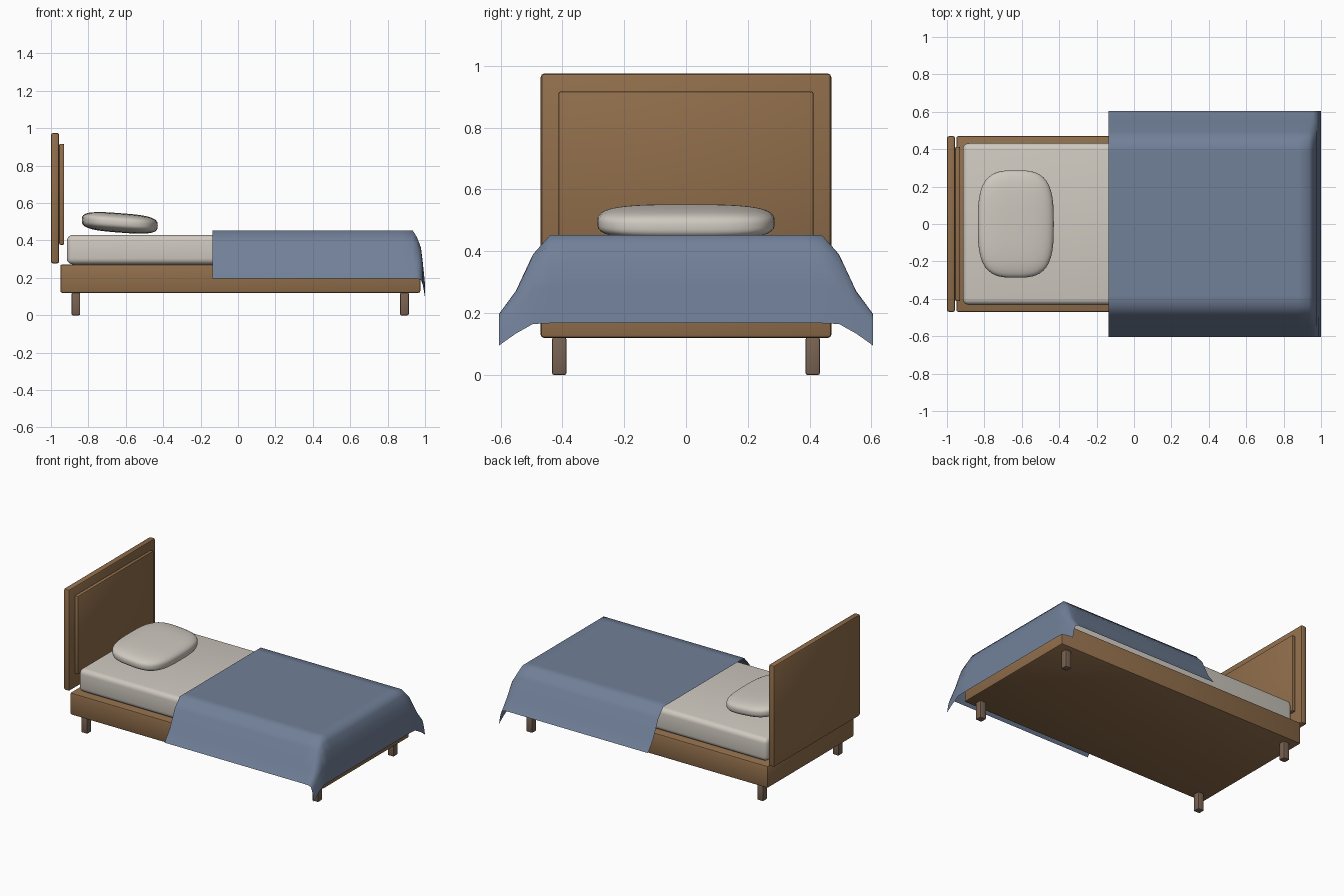
import bpy, bmesh, math
from mathutils import Vector

old = bpy.data.objects.get("Cube")
if old:
    bpy.data.objects.remove(old, do_unlink=True)


def material(name, rgb):
    m = bpy.data.materials.new(name)
    m.use_nodes = True
    m.diffuse_color = (*rgb, 1)
    m.node_tree.nodes["Principled BSDF"].inputs["Base Color"].default_value = (*rgb, 1)
    return m


wood = material("oak wood", (0.28, 0.155, 0.07))
leg_wood = material("dark wood", (0.19, 0.125, 0.085))
linen = material("off white linen", (0.62, 0.58, 0.52))
blue = material("slate blue cloth", (0.165, 0.215, 0.315))


def add_object(name, bm, mat, angle):
    bmesh.ops.recalc_face_normals(bm, faces=bm.faces)
    mesh = bpy.data.meshes.new(name)
    bm.to_mesh(mesh)
    bm.free()
    mesh.materials.append(mat)
    ob = bpy.data.objects.new(name, mesh)
    bpy.context.collection.objects.link(ob)
    bpy.ops.object.select_all(action="DESELECT")
    ob.select_set(True)
    bpy.context.view_layer.objects.active = ob
    bpy.ops.object.shade_smooth_by_angle(angle=math.radians(angle))
    return ob


def box(name, low, high, mat, bevel, segments=2, angle=30):
    """Rounded box between two opposite corners."""
    low, high = Vector(low), Vector(high)
    bm = bmesh.new()
    bmesh.ops.create_cube(bm, size=1)
    for v in bm.verts:
        v.co = (low + high) / 2 + v.co * (high - low)
    bmesh.ops.bevel(bm, geom=bm.edges[:], offset=bevel, segments=segments,
                    profile=0.5, affect="EDGES")
    return add_object(name, bm, mat, angle)


# Wooden frame, headboard and raised panel
box("bed_frame", (-0.95, -0.47, 0.12), (0.975, 0.47, 0.272), wood, 0.01)
box("headboard", (-1, -0.47, 0.277), (-0.956, 0.47, 0.975), wood, 0.012)
box("headboard_panel", (-0.956, -0.413, 0.377), (-0.929, 0.413, 0.917), wood, 0.008)

# Legs
for end, x in (("head", -0.867), ("foot", 0.89)):
    for side, y in (("right", -0.41), ("left", 0.41)):
        box(f"{end}_{side}_leg", (x - 0.023, y - 0.023, 0),
            (x + 0.023, y + 0.023, 0.121), leg_wood, 0.006)

# Mattress
box("mattress", (-0.915, -0.432, 0.272), (0.925, 0.432, 0.43), linen, 0.032, 4, 60)

# Pillow: a cube puffed into a rounded cushion and leaned on its head end
bm = bmesh.new()
bmesh.ops.create_cube(bm, size=2)
bmesh.ops.subdivide_edges(bm, edges=bm.edges[:], cuts=11, use_grid_fill=True)
for v in bm.verts:
    power = 3.2
    reach = sum(abs(c) ** power for c in v.co) ** (1 / power)
    p = v.co / reach
    x, y, z = p.x * 0.203, p.y * 0.287, p.z * 0.052
    v.co = (x - 0.632, y, z + 0.494 - 0.075 * x)
add_object("pillow", bm, linen, 80)


# Blanket: one draped sheet, with side and foot drops blended at the corners
def drop(t, profile):
    for (a, da), (b, db) in zip(profile, profile[1:]):
        if t <= b:
            return da + (db - da) * max(0, t - a) / (b - a)
    return profile[-1][1]


side_profile = [(0.44, 0), (0.495, 0.062), (0.55, 0.18), (0.605, 0.255)]
foot_profile = [(0.935, 0), (0.957, 0.035), (0.978, 0.09), (0.988, 0.17), (1, 0.285)]
xs = [-0.135 + 1.07 * i / 18 for i in range(18)] + [x for x, _ in foot_profile]
ys = [0.605 * i / 11 for i in range(-11, 12)]
bm = bmesh.new()
grid = []
for x in xs:
    row = []
    for y in ys:
        a, b = drop(abs(y), side_profile), drop(x, foot_profile)
        fall = (a ** 2.5 + b ** 2.5) ** 0.4
        row.append(bm.verts.new((x, y, 0.452 - fall)))
    grid.append(row)
for r0, r1 in zip(grid, grid[1:]):
    for j in range(len(ys) - 1):
        bm.faces.new((r0[j], r1[j], r1[j + 1], r0[j + 1]))
add_object("blanket", bm, blue, 80)
